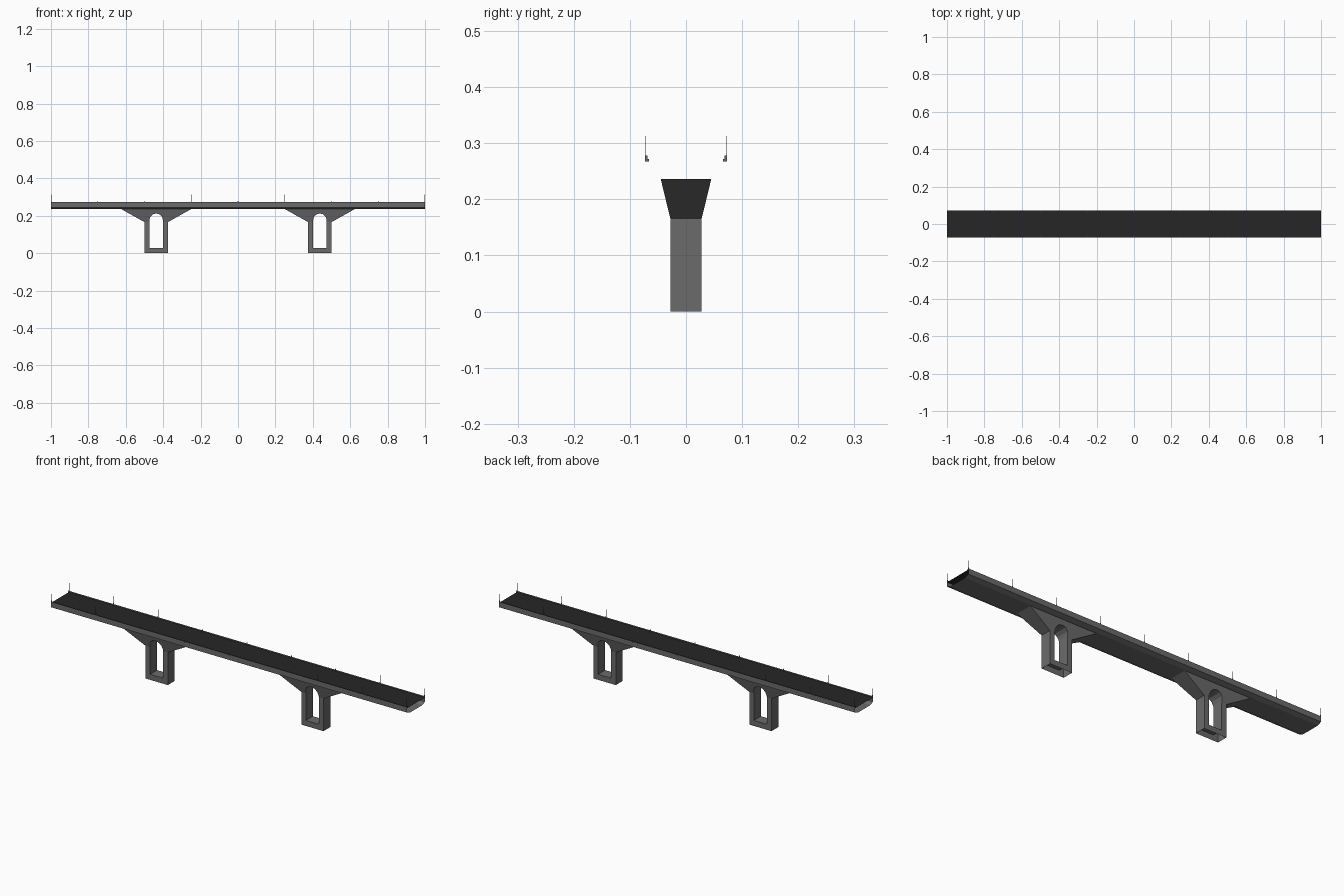
import bpy, bmesh, math

if "Cube" in bpy.data.objects:
    bpy.data.objects.remove(bpy.data.objects["Cube"])


def material(name, v):
    m = bpy.data.materials.new(name)
    m.diffuse_color = (v, v, v, 1)
    m.use_nodes = True
    m.node_tree.nodes["Principled BSDF"].inputs["Base Color"].default_value = m.diffuse_color
    return m


CONCRETE = material("grey concrete", 0.145)
ASPHALT = material("dark asphalt", 0.019)


def make(name, bm, mat):
    bmesh.ops.remove_doubles(bm, verts=bm.verts, dist=1e-5)
    bmesh.ops.recalc_face_normals(bm, faces=bm.faces)
    me = bpy.data.meshes.new(name)
    bm.to_mesh(me)
    bm.free()
    me.materials.append(mat)
    ob = bpy.data.objects.new(name, me)
    bpy.context.collection.objects.link(ob)
    return ob


def strip(name, profile, mat):
    """Open sheet running the full length of the bridge."""
    bm = bmesh.new()
    for a, b in zip(profile, profile[1:]):
        bm.faces.new([bm.verts.new(p) for p in
                      ((-1, *a), (1, *a), (1, *b), (-1, *b))])
    return make(name, bm, mat)


def add_box(bm, lo, hi):
    vs = bmesh.ops.create_cube(bm, size=1)["verts"]
    for v in vs:
        for i in range(3):
            v.co[i] = (lo[i] + hi[i]) / 2 + v.co[i] * (hi[i] - lo[i])


W = 0.072          # half deck width
ROAD_Z = 0.267
TOP_Z = 0.273
EDGE_Z = 0.245
UNDER_Z = 0.236

# deck: open-ended shell of road, side walls and underside
strip("road_surface", [(-W, ROAD_Z), (W, ROAD_Z)], ASPHALT)
strip("deck_shell", [(-W, TOP_Z), (-W, EDGE_Z), (-0.05, UNDER_Z),
                     (0.05, UNDER_Z), (W, EDGE_Z), (W, TOP_Z)], CONCRETE)

# thin upright poles on small stepped feet along both edges
for s, side in ((-1, "front"), (1, "back")):
    bm = bmesh.new()
    for i in range(9):
        x = -0.9985 + i * 1.997 / 8
        for y_in, y_out, top in ((0.066, 0.069, 0.272), (0.069, 0.073, 0.278),
                                 (0.0722, 0.073, 0.3125)):
            half = 0.0004 if top > 0.3 else 0.0015
            y0, y1 = sorted((s * y_in, s * y_out))
            add_box(bm, (x - half, y0, ROAD_Z), (x + half, y1, top))
    make(side + "_poles", bm, CONCRETE)


# piers: arched opening, flaring out in x and y towards the deck
SHOULDER = 0.166


def depth(z):
    return 0.028 + 0.017 * max(0, z - SHOULDER) / (UNDER_Z - SHOULDER)


def pier(name, cx):
    outer = [(0, 0), (0.0625, 0), (0.0625, SHOULDER), (0.1875, UNDER_Z), (0, UNDER_Z)]
    r, spring = 0.0365, 0.176
    arch = [(r * math.cos(t), spring + r * math.sin(t))
            for t in (math.radians(30 * k) for k in range(4))]
    inner = [(0, 0.028), (r, 0.028), (r, SHOULDER)] + arch
    faces = [[outer[0], outer[1], inner[1], inner[0]],
             [outer[1], outer[2], inner[2], inner[1]],
             outer[2:] + inner[:1:-1]]
    bm = bmesh.new()
    for m in (-1, 1):
        for s in (-1, 1):
            for f in faces:
                bm.faces.new([bm.verts.new((cx + m * x, s * depth(z), z)) for x, z in f])
        # walls joining front and back; the base and the deck joint stay open
        for path in (outer[1:4], inner):
            for a, b in zip(path, path[1:]):
                bm.faces.new([bm.verts.new((cx + m * x, s * depth(z), z))
                              for (x, z), s in ((a, -1), (b, -1), (b, 1), (a, 1))])
    return make(name, bm, CONCRETE)


pier("left_pier", -0.4375)
pier("right_pier", 0.4375)
